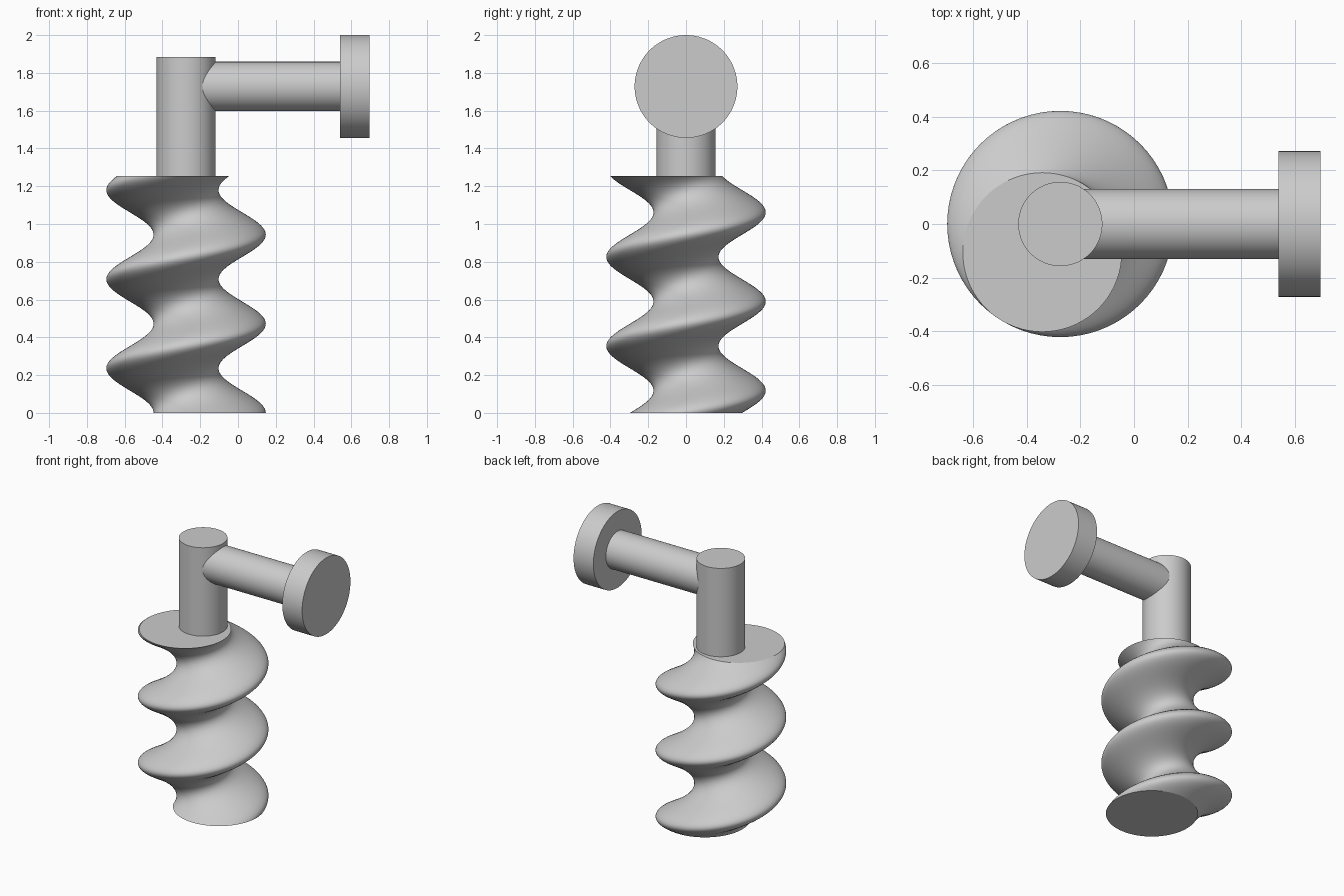
import bpy
import bmesh
from math import sin, cos, pi, radians

cube = bpy.data.objects.get("Cube")
if cube:
    bpy.data.objects.remove(cube)

AXIS_X = -0.275      # vertical axis of screw and post
SCREW_TOP = 1.255
ARM_Z = 1.728

grey = bpy.data.materials.new("light_grey")
grey.use_nodes = True
colour = (0.6, 0.6, 0.6, 1)
grey.diffuse_color = colour
grey.node_tree.nodes["Principled BSDF"].inputs["Base Color"].default_value = colour


def cylinder(name, radius, start, end, centre, along_x=False):
    """Smooth cylinder between two positions on the z or x axis."""
    mid = (start + end) / 2
    loc = (mid, 0, centre) if along_x else (centre, 0, mid)
    rot = (0, pi / 2, 0) if along_x else (0, 0, 0)
    bpy.ops.mesh.primitive_cylinder_add(
        vertices=96, radius=radius, depth=end - start, location=loc, rotation=rot)
    obj = bpy.context.object
    obj.name = name
    obj.data.materials.append(grey)
    bpy.ops.object.shade_smooth_by_angle(angle=radians(30))
    return obj


def twisted_screw(name, radius, offset, height, turns, rings=220, sides=72):
    """Off-centre disc swept upward while it circles the axis."""
    bm = bmesh.new()
    levels = []
    for i in range(rings + 1):
        t = i / rings
        turn = 2 * pi * turns * t
        cx, cy = offset * cos(turn), offset * sin(turn)
        levels.append([
            bm.verts.new((cx + radius * cos(2 * pi * k / sides),
                          cy + radius * sin(2 * pi * k / sides), height * t))
            for k in range(sides)])
    for low, high in zip(levels, levels[1:]):
        for k in range(sides):
            n = (k + 1) % sides
            bm.faces.new((low[k], low[n], high[n], high[k])).smooth = True
    # flat end caps with crisp rims
    for cap in (bm.faces.new(levels[0][::-1]), bm.faces.new(levels[-1])):
        for edge in cap.edges:
            edge.smooth = False
    mesh = bpy.data.meshes.new(name)
    bm.to_mesh(mesh)
    bm.free()
    mesh.materials.append(grey)
    obj = bpy.data.objects.new(name, mesh)
    obj.location.x = AXIS_X
    bpy.context.collection.objects.link(obj)
    return obj


# Screw body, upright post, side arm and end disc
twisted_screw("screw_body", 0.297, 0.125, SCREW_TOP, 2.66)
cylinder("post", 0.157, SCREW_TOP - 0.05, 1.885, AXIS_X)
cylinder("arm", 0.131, AXIS_X, 0.56, ARM_Z, along_x=True)
cylinder("end_disc", 0.272, 0.54, 0.696, ARM_Z, along_x=True)
